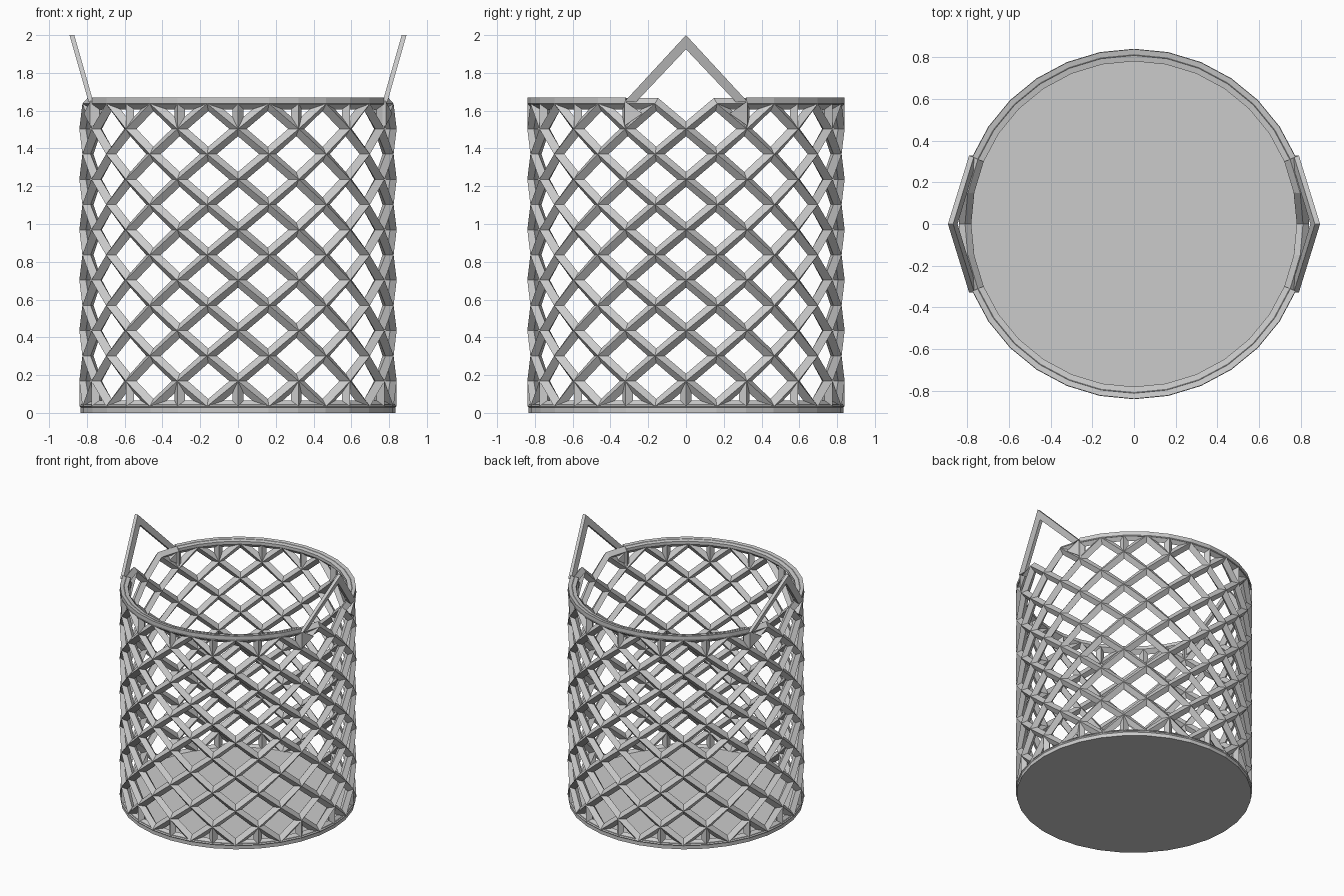
import bpy, bmesh
from math import sin, cos, pi

if "Cube" in bpy.data.objects:
    bpy.data.objects.remove(bpy.data.objects["Cube"])

N, ROWS = 32, 12            # columns around, lattice rows
Z0, Z1, R = 0.035, 1.637, 0.81


def ring_point(j, r, z):
    a = 2 * pi * j / N
    return (r * cos(a), r * sin(a), z)


def make_object(name, bm):
    bmesh.ops.recalc_face_normals(bm, faces=bm.faces[:])
    me = bpy.data.meshes.new(name)
    bm.to_mesh(me)
    bm.free()
    ob = bpy.data.objects.new(name, me)
    bpy.context.collection.objects.link(ob)
    return ob


def sweep(name, sections):
    """Skin a list of equally sized cross-sections and cap both ends."""
    bm = bmesh.new()
    loops = [[bm.verts.new(p) for p in s] for s in sections]
    n = len(loops[0])
    for a, b in zip(loops, loops[1:]):
        for i in range(n):
            k = (i + 1) % n
            bm.faces.new((a[i], a[k], b[k], b[i]))
    bm.faces.new(loops[0][::-1])
    bm.faces.new(loops[-1])
    return make_object(name, bm)


# Diamond lattice wall, with a V-shaped opening under each handle
bm = bmesh.new()
cache = {}


def node(i, j):
    key = (i, j % N)
    if key not in cache:
        cache[key] = bm.verts.new(ring_point(j, R, Z0 + (Z1 - Z0) * i / ROWS))
    return cache[key]


for i in range(1, ROWS):
    for j in range(N):
        if (i + j) % 2 == 0:
            bm.faces.new((node(i - 1, j), node(i, j + 1), node(i + 1, j), node(i, j - 1)))
for j in range(0, N, 2):
    for edge, inner in ((0, 1), (ROWS, ROWS - 1)):
        if edge == ROWS and j % (N // 2) == 0:
            continue
        for s in (-1, 1):
            bm.faces.new((node(edge, j), node(edge, j + s), node(inner, j)))
lattice = make_object("lattice_wall", bm)
wire = lattice.modifiers.new("struts", 'WIREFRAME')
wire.thickness = 0.06
wire.offset = 0
wire.use_boundary = True
wire.use_even_offset = True
wire.use_replace = True

# Solid floor
sweep("floor", [[ring_point(j, 0.833, z) for j in range(N)] for z in (0, 0.045)])

# Top rim: one arc at the back, one at the front
for name, start in (("back_rim", 2), ("front_rim", 18)):
    sweep(name, [[ring_point(j, r, z) for r, z in
                  ((0.78, 1.637), (0.838, 1.632), (0.838, 1.67), (0.78, 1.66))]
                 for j in range(start, start + 13)])

# Pointed handles leaning outward, with corner gussets
for side, label in ((1, "right"), (-1, "left")):
    def slab(y, z, dx):
        return (side * (0.775 + 0.1 * (z - 1.65) / 0.35 + dx), y, z)

    pairs = (((-0.328, 1.645), (-0.265, 1.645)),
             ((0, 2.0), (0, 1.925)),
             ((0.328, 1.645), (0.265, 1.645)))
    sweep(label + "_handle", [[slab(*o, 0.017), slab(*o, -0.008),
                               slab(*i, -0.008), slab(*i, 0.017)] for o, i in pairs])
    for end, tag in ((1, "back"), (-1, "front")):
        tri = ((0.325, 1.65), (0.325, 1.52), (0.23, 1.585))
        sweep(f"{label}_{tag}_gusset",
              [[(side * (r * r - y * y) ** 0.5, end * y, z) for y, z in tri]
               for r in (0.79, 0.848)])
